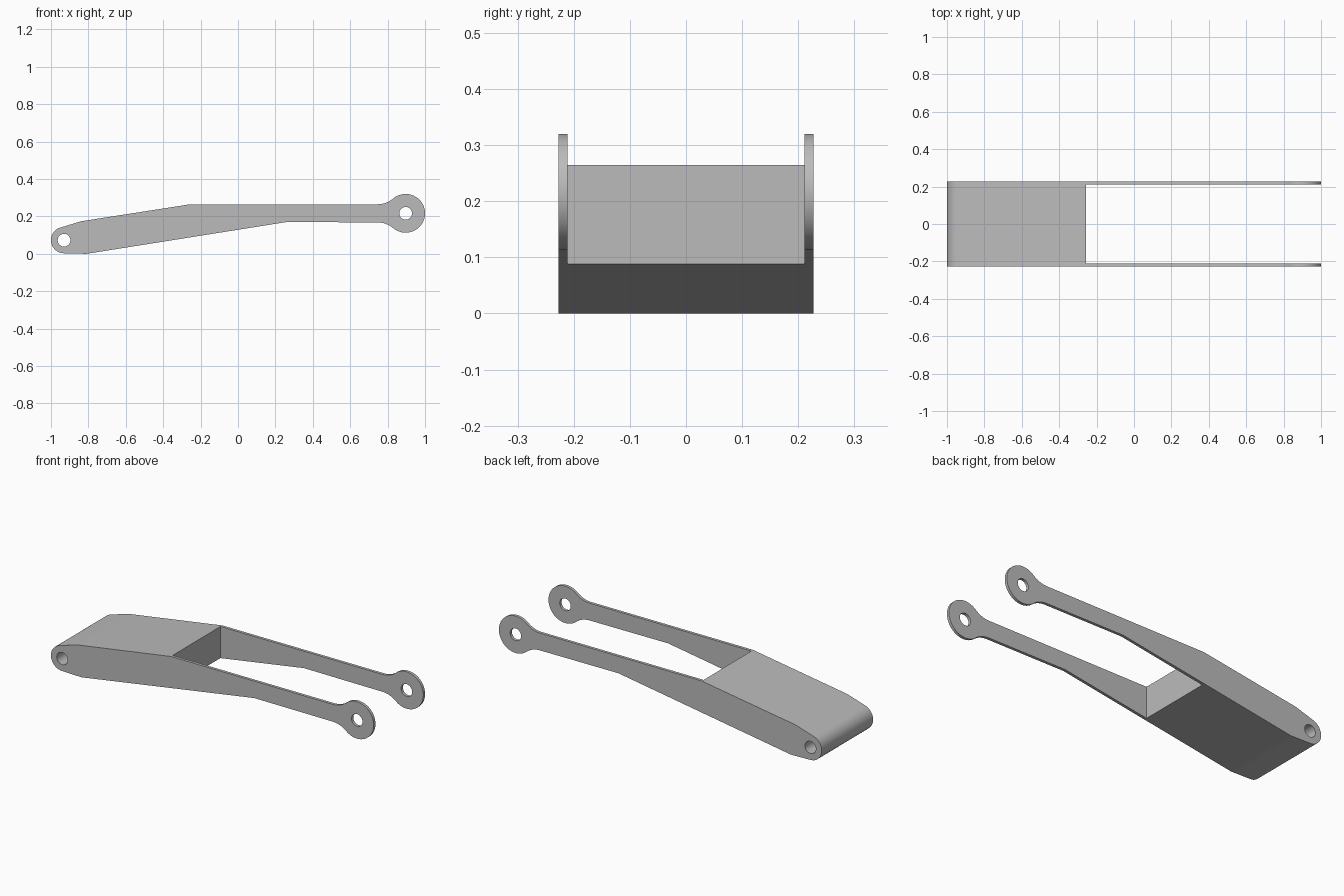
import bpy, bmesh, math
from mathutils import Matrix

cube = bpy.data.objects.get("Cube")
if cube:
    bpy.data.objects.remove(cube, do_unlink=True)

HALF_W, INNER_W = 0.2275, 0.2115      # outer half width, half gap between arms
SLOT_X = -0.257                       # where the solid block ends
PIVOT, PIVOT_R = (-0.93, 0.073), 0.07
EYE, EYE_R = (0.8965, 0.2165), 0.1035
HOLE_R = 0.034
ARM_TOP, ARM_BOTTOM = 0.265, 0.17
FILLET_R = 0.13

grey = bpy.data.materials.new("metal grey")
grey.use_nodes = True
colour = (0.5, 0.5, 0.5, 1)
grey.diffuse_color = colour
grey.node_tree.nodes["Principled BSDF"].inputs["Base Color"].default_value = colour


def arc(centre, r, a0, a1):
    """Points on an arc in the xz plane, angles in degrees."""
    n = max(2, round(abs(a1 - a0) / 5))
    angles = [math.radians(a0 + (a1 - a0) * i / n) for i in range(n + 1)]
    return [(centre[0] + r * math.cos(a), centre[1] + r * math.sin(a)) for a in angles]


def prism(name, outline, half_width):
    """Extrude an xz outline symmetrically along y."""
    bm = bmesh.new()
    face = bm.faces.new([bm.verts.new((x, -half_width, z)) for x, z in outline])
    new = bmesh.ops.extrude_face_region(bm, geom=[face])["geom"]
    bmesh.ops.translate(bm, vec=(0, 2 * half_width, 0),
                        verts=[v for v in new if isinstance(v, bmesh.types.BMVert)])
    bmesh.ops.recalc_face_normals(bm, faces=bm.faces)
    mesh = bpy.data.meshes.new(name)
    bm.to_mesh(mesh)
    bm.free()
    mesh.materials.append(grey)
    ob = bpy.data.objects.new(name, mesh)
    bpy.context.collection.objects.link(ob)
    return ob


# Side profile: pivot end, sloped body, straight arm, filleted eye
mid_z = EYE[1]
rise = ARM_TOP - mid_z + FILLET_R
run = math.sqrt((EYE_R + FILLET_R) ** 2 - rise ** 2)
tilt = math.degrees(math.atan2(rise, run))
fillet_x = EYE[0] - run
upper_fillet = arc((fillet_x, mid_z + rise), FILLET_R, -90, -tilt)
lower_fillet = [(x, 2 * mid_z - z) for x, z in reversed(upper_fillet)]
eye = arc(EYE, EYE_R, 180 - tilt, tilt - 180)[1:-1]
pivot = arc(PIVOT, PIVOT_R, 268, 107)
profile = (pivot + [(-0.84, 0.174), (-0.255, ARM_TOP)] + upper_fillet + eye
           + lower_fillet + [(0.26, ARM_BOTTOM), (-0.81, 0.0)])
frame = prism("swing_arm", profile, HALF_W)

# Cutters: gap between the arms and the two bores
gap = [(SLOT_X, -0.2), (1.2, -0.2), (1.2, 0.6), (SLOT_X, 0.6)]
cutters = [prism("gap_cutter", gap, INNER_W)]
for name, centre in (("pivot_bore_cutter", PIVOT), ("eye_bore_cutter", EYE)):
    cutters.append(prism(name, arc(centre, HOLE_R, 0, 360)[:-1], 0.4))

bpy.ops.object.select_all(action="DESELECT")
bpy.context.view_layer.objects.active = frame
frame.select_set(True)
for cutter in cutters:
    cutter.hide_render = True
    mod = frame.modifiers.new(cutter.name, "BOOLEAN")
    mod.operation, mod.solver, mod.object = "DIFFERENCE", "EXACT", cutter
    bpy.ops.object.modifier_apply(modifier=mod.name)
    bpy.data.objects.remove(cutter, do_unlink=True)

# Smooth only the rounded ends and bores
bpy.ops.object.shade_smooth_by_angle(angle=math.radians(7.5))
